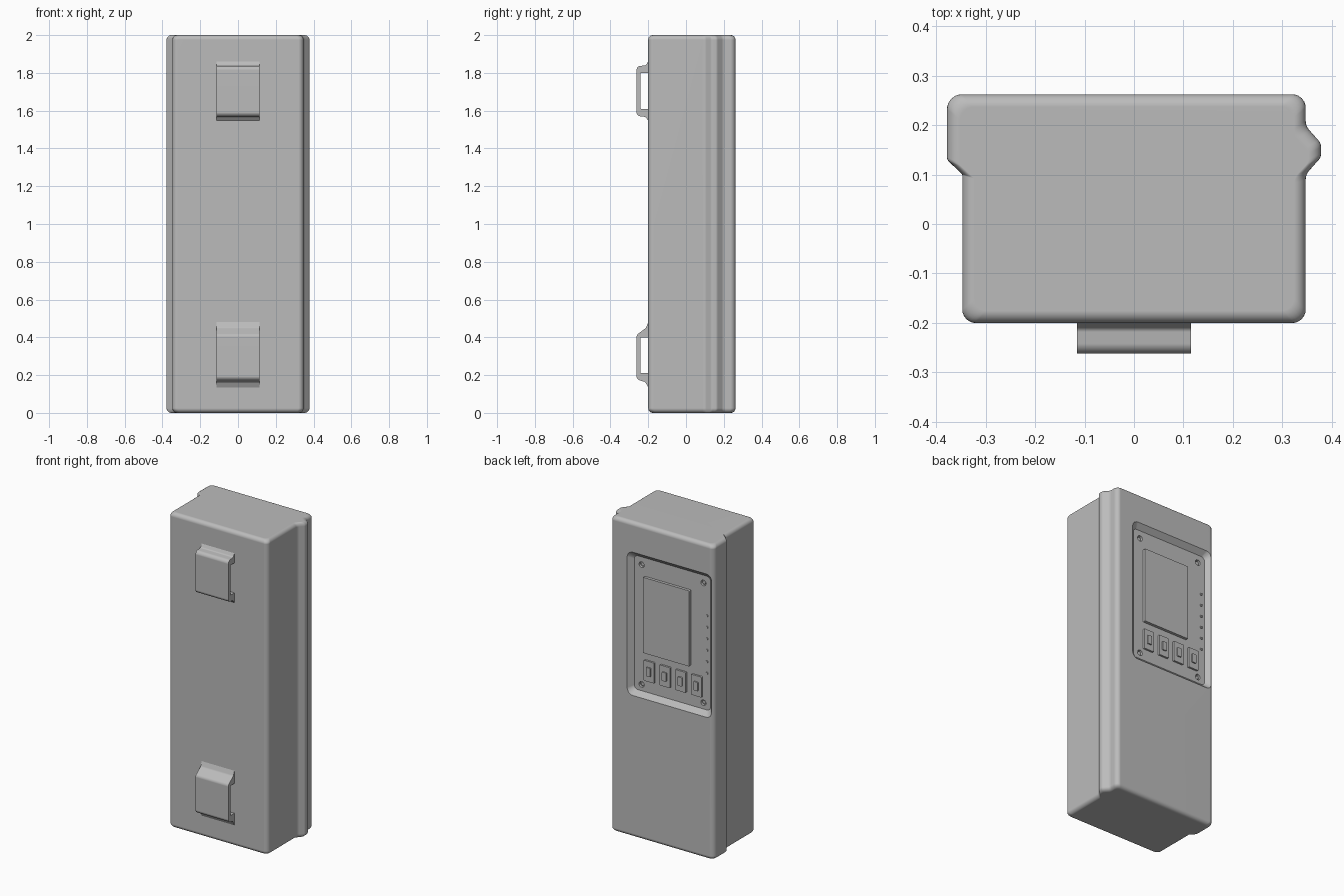
import bpy, bmesh, math
from mathutils import Vector

cube = bpy.data.objects.get("Cube")
if cube:
    bpy.data.objects.remove(cube)

grey = bpy.data.materials.new("plain grey")
grey.use_nodes = True
grey.diffuse_color = (0.5, 0.5, 0.5, 1)
grey.node_tree.nodes["Principled BSDF"].inputs["Base Color"].default_value = (0.5, 0.5, 0.5, 1)


def fillet(corners, steps=6):
    """Round each (a, b, radius) corner of a closed 2D outline."""
    pts = [Vector(c[:2]) for c in corners]
    out = []
    for i, p in enumerate(pts):
        r = corners[i][2]
        if r == 0:
            out.append(p)
            continue
        d1 = (pts[i - 1] - p).normalized()
        d2 = (pts[(i + 1) % len(pts)] - p).normalized()
        half = d1.angle(d2) / 2
        t = r / math.tan(half)
        centre = p + (d1 + d2).normalized() * r / math.sin(half)
        v, w = p + d1 * t - centre, p + d2 * t - centre
        out += [centre + v.lerp(w, k / steps).normalized() * r for k in range(steps + 1)]
    return out


def loft(name, rings):
    """Skin a stack of equal rings and cap both ends."""
    bm = bmesh.new()
    rows = [[bm.verts.new(p) for p in ring] for ring in rings]
    n = len(rows[0])
    for a, b in zip(rows, rows[1:]):
        for i in range(n):
            j = (i + 1) % n
            bm.faces.new((a[i], a[j], b[j], b[i]))
    bm.faces.new(rows[0])
    bm.faces.new(rows[-1])
    bmesh.ops.recalc_face_normals(bm, faces=bm.faces)
    mesh = bpy.data.meshes.new(name)
    bm.to_mesh(mesh)
    bm.free()
    mesh.materials.append(grey)
    ob = bpy.data.objects.new(name, mesh)
    bpy.context.collection.objects.link(ob)
    return ob


def select(ob):
    bpy.ops.object.select_all(action='DESELECT')
    ob.select_set(True)
    bpy.context.view_layer.objects.active = ob


def smooth(ob):
    select(ob)
    bpy.ops.object.shade_smooth_by_angle(angle=math.radians(35))
    ob.modifiers.new("even_normals", 'WEIGHTED_NORMAL').keep_sharp = True


def cut(ob, cutter):
    cutter.hide_render = True
    mod = ob.modifiers.new("cut", 'BOOLEAN')
    mod.operation = 'DIFFERENCE'
    mod.solver = 'EXACT'
    mod.object = cutter
    select(ob)
    bpy.ops.object.modifier_apply(modifier=mod.name)
    bpy.data.objects.remove(cutter)


def rect_ring(x, z, w, h, r, y):
    """Rounded rectangle facing the back, centred at x, z."""
    a, b = w / 2, h / 2
    shape = fillet([(x - a, z - b, r), (x + a, z - b, r), (x + a, z + b, r), (x - a, z + b, r)], 4)
    return [(p.x, y, p.y) for p in shape]


def disc_ring(x, z, r, y, n=16):
    return [(x + r * math.cos(k * math.tau / n), y, z + r * math.sin(k * math.tau / n)) for k in range(n)]


def plate(name, x, z, w, h, y0, y1, r=0.004):
    return loft(name, [rect_ring(x, z, w, h, r, y0), rect_ring(x, z, w, h, r, y1)])


# Case: plan outline with a hinge bulge on +x and a lid flange on -x
outline = fillet([
    (-0.347, -0.2, 0.027), (0.347, -0.2, 0.027),
    (0.347, 0.1, 0.03), (0.378, 0.135, 0.02), (0.378, 0.163, 0.02), (0.347, 0.198, 0.03),
    (0.347, 0.262, 0.027), (-0.378, 0.262, 0.03),
    (-0.378, 0.13, 0.012), (-0.347, 0.1, 0.004)])
EDGE, MID = 0.025, 0.031


def case_ring(z, inset):
    sx, sy = 1 - inset / 0.36, 1 - inset / 0.231
    return [(p.x * sx, MID + (p.y - MID) * sy, z) for p in outline]


arc = [k * math.pi / 12 for k in range(7)]
low = [(EDGE * (1 - math.sin(a)), EDGE * (1 - math.cos(a))) for a in reversed(arc)]
low = [(EDGE - EDGE * math.cos(a), EDGE - EDGE * math.sin(a)) for a in arc]
case = loft("case", [case_ring(z, i) for z, i in low] + [case_ring(2 - z, i) for z, i in reversed(low)])

# Sloped recess for the control panel
FLOOR = 0.232
PX, PZ = -0.0675, 1.355
cut(case, loft("recess_cutter", [
    rect_ring(PX, PZ, 0.535, 0.85, 0.025, FLOOR),
    rect_ring(PX, PZ, 0.595, 0.91, 0.04, 0.262),
    rect_ring(PX, PZ, 0.595, 0.91, 0.04, 0.3)]))

# Corner screw holes
for x in (PX - 0.217, PX + 0.217):
    for z in (0.97, 1.73):
        cut(case, loft("hole_cutter", [disc_ring(x, z, 0.018, FLOOR - 0.015), disc_ring(x, z, 0.018, 0.25)]))
        smooth(loft("screw", [disc_ring(x, z, 0.011, FLOOR - 0.02), disc_ring(x, z, 0.011, FLOOR - 0.008)]))
smooth(case)

# Display
plate("display", -0.035, 1.423, 0.324, 0.48, FLOOR - 0.01, FLOOR + 0.018)

# Row of push buttons
for k in range(4):
    x = 0.09 - 0.111 * k
    plate("button_base", x, 1.07, 0.072, 0.13, FLOOR - 0.01, FLOOR + 0.012)
    plate("button_key", x, 1.07, 0.03, 0.056, FLOOR, FLOOR + 0.02)

# Column of indicator lamps
for k in range(6):
    z = 1.163 + 0.073 * k
    smooth(loft("indicator_lamp", [disc_ring(-0.31, z, 0.008, FLOOR - 0.01, 10),
                                   disc_ring(-0.31, z, 0.008, FLOOR + 0.006, 10)]))


# Mounting clips: side profile of a loop, swept across x
def clip(name, profile):
    shape = fillet(profile, 5)
    smooth(loft(name, [[(x, p.x, p.y) for p in shape] for x in (-0.115, 0.115)]))


clip("upper_clip", [
    (-0.198, 1.865, 0), (-0.212, 1.84, 0.012), (-0.262, 1.835, 0.022),
    (-0.262, 1.572, 0.022), (-0.215, 1.567, 0.012), (-0.198, 1.545, 0),
    (-0.198, 1.61, 0), (-0.241, 1.61, 0.003), (-0.241, 1.8, 0.003), (-0.198, 1.8, 0)])
clip("lower_clip", [
    (-0.198, 0.485, 0), (-0.212, 0.45, 0.02), (-0.262, 0.412, 0.022),
    (-0.262, 0.178, 0.022), (-0.215, 0.163, 0.015), (-0.198, 0.13, 0),
    (-0.198, 0.21, 0), (-0.241, 0.21, 0.003), (-0.241, 0.4, 0.003), (-0.198, 0.4, 0)])
